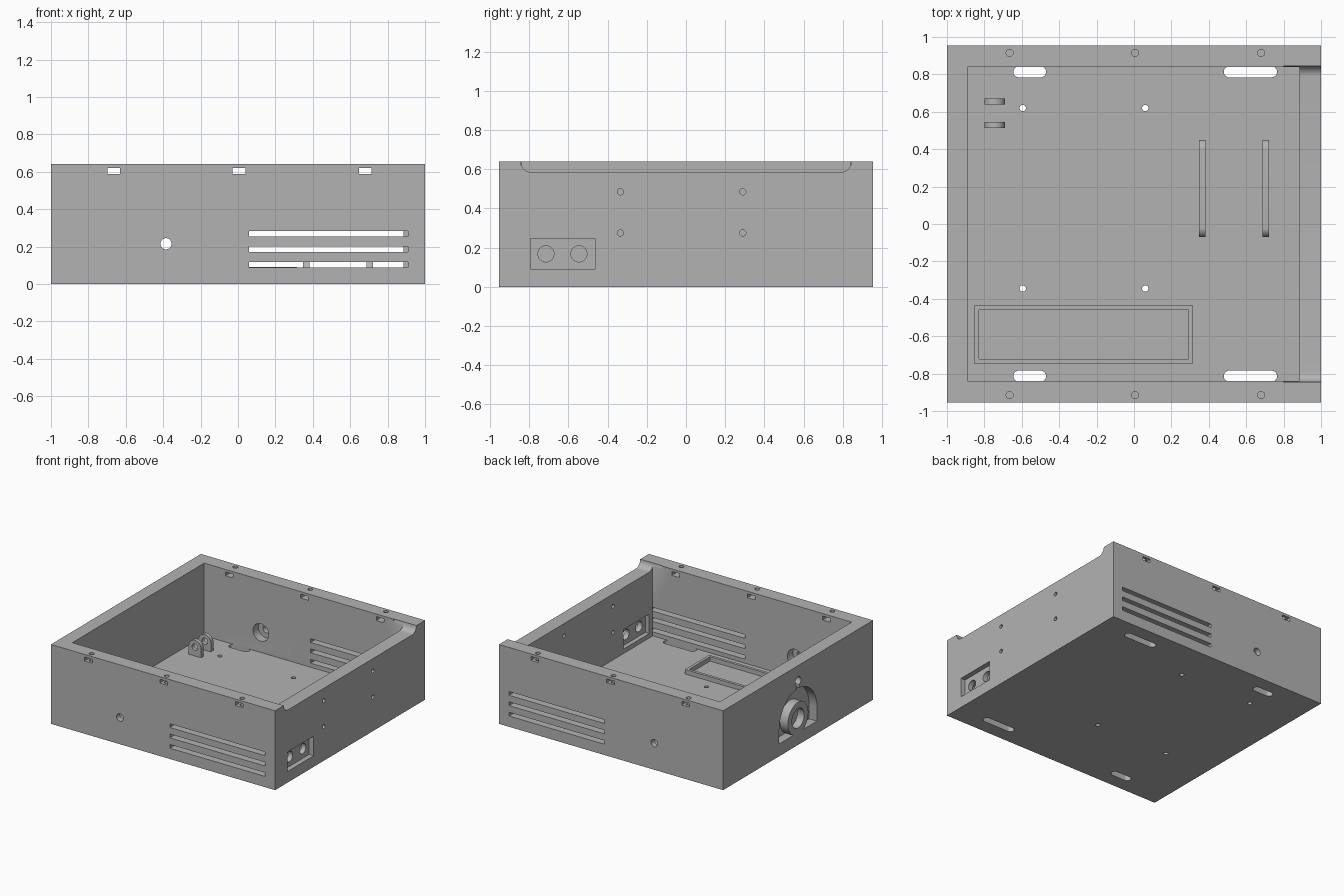
import bpy, bmesh
from math import sin, cos, pi

cube = bpy.data.objects.get("Cube")
if cube:
    bpy.data.objects.remove(cube, do_unlink=True)

grey = bpy.data.materials.new("mid grey")
grey.use_nodes = True
COLOR = (0.45, 0.45, 0.45, 1)
grey.diffuse_color = COLOR
grey.node_tree.nodes["Principled BSDF"].inputs["Base Color"].default_value = COLOR


# Profiles
def rect(u0, u1, v0, v1, r=0, n=10):
    """Rectangle, optionally with rounded corners."""
    if r == 0:
        return [(u0, v0), (u1, v0), (u1, v1), (u0, v1)]
    r = min(r, (u1 - u0) / 2, (v1 - v0) / 2)
    corners = [(u1 - r, v1 - r), (u0 + r, v1 - r), (u0 + r, v0 + r), (u1 - r, v0 + r)]
    return [(u + r * cos(a), v + r * sin(a))
            for k, (u, v) in enumerate(corners)
            for a in [(k + i / n) * pi / 2 for i in range(n + 1)]]


def circle(u, v, r, n=32):
    return [(u + r * cos(2 * pi * i / n), v + r * sin(2 * pi * i / n)) for i in range(n)]


def arch(u, v, r, base, n=24):
    """Half circle standing on straight sides."""
    arc = [(u + r * cos(pi * i / n), v + r * sin(pi * i / n)) for i in range(n + 1)]
    return arc + [(u - r, base), (u + r, base)]


def prism(name, profile, axis, lo, hi):
    """Extrude a profile along an axis between two positions."""
    place = {"X": lambda u, v, w: (w, u, v),
             "Y": lambda u, v, w: (u, w, v),
             "Z": lambda u, v, w: (u, v, w)}[axis]
    bm = bmesh.new()
    a = [bm.verts.new(place(u, v, lo)) for u, v in profile]
    b = [bm.verts.new(place(u, v, hi)) for u, v in profile]
    bm.faces.new(a)
    bm.faces.new(b)
    for i in range(len(a)):
        j = (i + 1) % len(a)
        bm.faces.new((a[i], a[j], b[j], b[i]))
    bmesh.ops.remove_doubles(bm, verts=bm.verts, dist=1e-5)
    bmesh.ops.recalc_face_normals(bm, faces=bm.faces)
    mesh = bpy.data.meshes.new(name)
    bm.to_mesh(mesh)
    bm.free()
    mesh.materials.append(grey)
    obj = bpy.data.objects.new(name, mesh)
    bpy.context.collection.objects.link(obj)
    return obj


def cut(target, *shape):
    """Subtract a prism from the target and discard the cutter."""
    cutter = prism("cutter", *shape)
    cutter.hide_render = True
    mod = target.modifiers.new("cut", "BOOLEAN")
    mod.operation, mod.solver, mod.object = "DIFFERENCE", "EXACT", cutter
    bpy.context.view_layer.update()
    mesh = bpy.data.meshes.new_from_object(
        target.evaluated_get(bpy.context.evaluated_depsgraph_get()))
    target.modifiers.clear()
    target.data = mesh
    bpy.data.objects.remove(cutter, do_unlink=True)


FLOOR, TOP, DEPTH, IN_Y = 0.054, 0.64, 0.955, 0.84
parts = []

# Open box
box = prism("enclosure", rect(-1, 1, -DEPTH, DEPTH), "Z", 0, TOP)
parts.append(box)
cut(box, rect(-0.89, 0.885, -IN_Y, IN_Y), "Z", FLOOR, 1)

# Lowered lip in the right wall
cut(box, rect(-0.845, 0.845, 0.585, 0.9, 0.055), "X", 0.8, 1.1)

for s in (-1, 1):
    def wall(a, b):
        return sorted((s * a, s * b))

    # Vent slots in front and back
    for z in (0.102, 0.186, 0.269):
        cut(box, rect(0.06, 0.91, z - 0.015, z + 0.015), "Y", *wall(0.8395, 1.1))
    # Cable hole with inner counterbore
    cut(box, circle(-0.385, 0.215, 0.03), "Y", *wall(0.8, 1.1))
    cut(box, circle(-0.385, 0.215, 0.07), "Y", *wall(0.8, 0.91))
    # Nut slots and screw holes along the rim
    for x in (-0.665, 0.005, 0.68):
        cut(box, rect(x - 0.034, x + 0.034, 0.588, 0.619), "Y", *wall(0.8, 1.1))
        cut(box, circle(x, s * 0.915, 0.019), "Z", 0.53, 0.8)
    # Long openings in the floor
    for x0, x1 in ((-0.645, -0.47), (0.48, 0.765)):
        y0, y1 = wall(0.784, 0.843)
        cut(box, rect(x0, x1, y0, y1, 0.03), "Z", -0.1, FLOOR + 0.005)

# Floor mounting holes
for x in (-0.595, 0.06):
    for y in (-0.345, 0.62):
        cut(box, circle(x, y, 0.017, 20), "Z", -0.1, 0.1)

# Right wall: screw holes and socket panel
for y in (-0.335, 0.29):
    for z in (0.275, 0.485):
        cut(box, circle(y, z, 0.016, 20), "X", 0.8, 1.1)
panel = rect(-0.795, -0.465, 0.09, 0.247)
cut(box, panel, "X", 0.96, 1.1)
cut(box, panel, "X", 0.8, 0.92)
for y in (-0.715, -0.547):
    cut(box, circle(y, 0.168, 0.041), "X", 0.8, 1.1)

# Left wall: arched recess with keyhole above
cut(box, arch(0, 0.215, 0.24, 0.1), "X", -1.1, -0.93)
cut(box, circle(0, 0.515, 0.036), "X", -1.1, -0.93)
cut(box, rect(-0.015, 0.015, 0.44, 0.5), "X", -1.1, -0.93)

# Ring boss in the recess
ring = prism("recess_ring", circle(0, 0.215, 0.13, 48), "X", -1, -0.925)
cut(ring, circle(0, 0.215, 0.078, 48), "X", -1.1, -0.94)
parts.append(ring)

# Tray rim on the floor
tray = prism("tray_rim", rect(-0.855, 0.315, -0.745, -0.437), "Z", FLOOR - 0.01, 0.09)
cut(tray, rect(-0.83, 0.292, -0.723, -0.46), "Z", 0, 0.2)
parts.append(tray)

# Support ribs
for name, x in (("inner_rib", 0.365), ("outer_rib", 0.705)):
    parts.append(prism(name, rect(-0.07, 0.45, 0.01, 0.13, 0.05), "X", x - 0.017, x + 0.017))

# Pivot lugs
for name, y in (("front_lug", 0.53), ("back_lug", 0.655)):
    lug = prism(name, arch(-0.745, 0.125, 0.055, FLOOR - 0.01), "Y", y - 0.016, y + 0.016)
    cut(lug, circle(-0.745, 0.125, 0.026, 24), "Y", y - 0.1, y + 0.1)
    parts.append(lug)

# Smooth round surfaces, keep edges sharp
bpy.ops.object.select_all(action="DESELECT")
for obj in parts:
    obj.select_set(True)
bpy.context.view_layer.objects.active = box
bpy.ops.object.shade_smooth_by_angle(angle=pi / 6)
